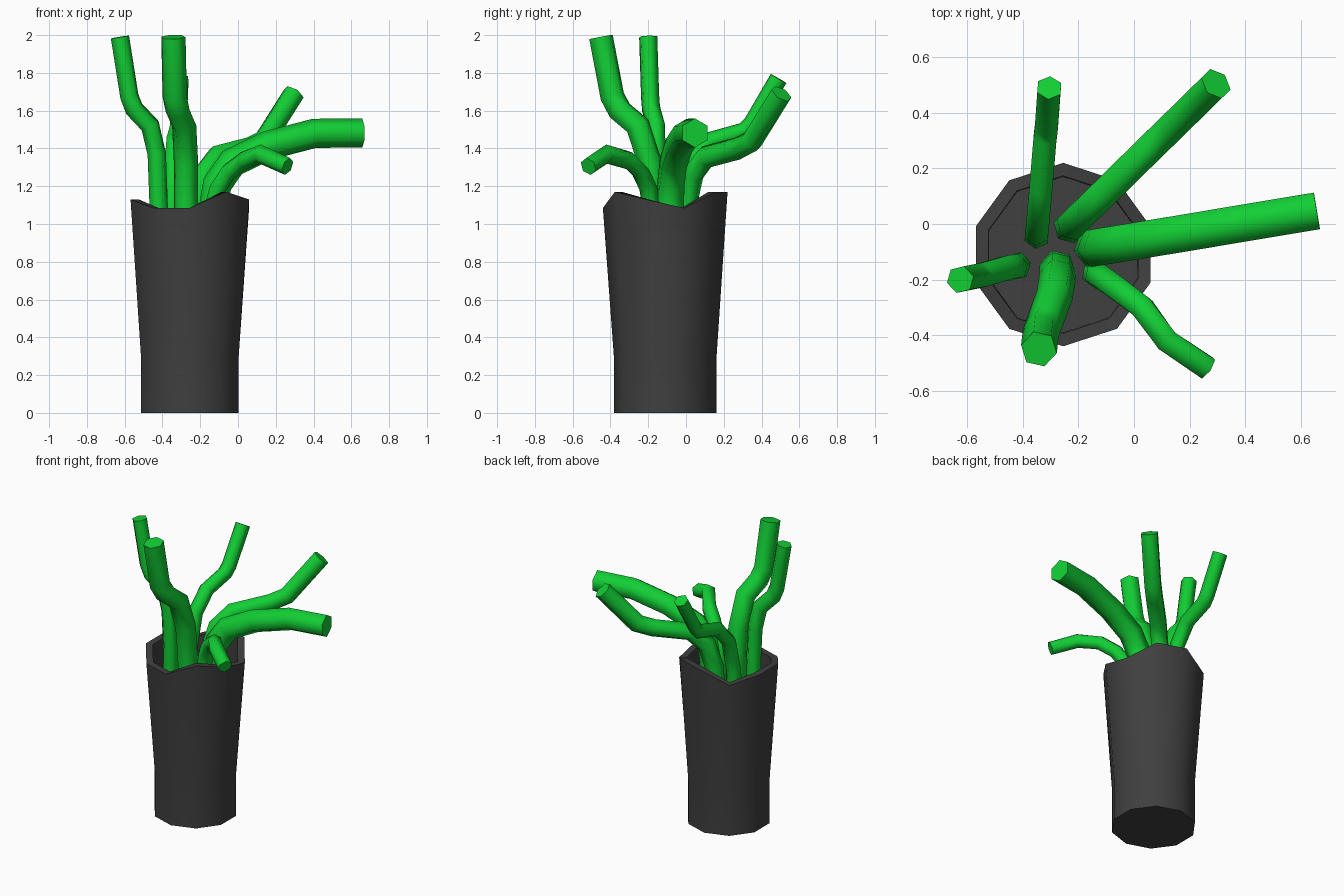
import bpy, bmesh
from math import sin, cos, radians
from mathutils import Vector

if "Cube" in bpy.data.objects:
    bpy.data.objects.remove(bpy.data.objects["Cube"])

def material(name, color):
    m = bpy.data.materials.new(name)
    m.diffuse_color = (*color, 1)
    m.use_nodes = True
    m.node_tree.nodes["Principled BSDF"].inputs["Base Color"].default_value = m.diffuse_color
    return m

def finish(bm, name, mat):
    bmesh.ops.recalc_face_normals(bm, faces=bm.faces)
    me = bpy.data.meshes.new(name)
    bm.to_mesh(me)
    bm.free()
    ob = bpy.data.objects.new(name, me)
    bpy.context.collection.objects.link(ob)
    me.materials.append(mat)
    bpy.ops.object.select_all(action='DESELECT')
    ob.select_set(True)
    bpy.context.view_layer.objects.active = ob
    bpy.ops.object.shade_smooth_by_angle(angle=radians(65))
    return ob

def skin(bm, rings):
    """Join rings of points with quads and cap both ends."""
    vs = [[bm.verts.new(p) for p in r] for r in rings]
    n = len(vs[0])
    for a, b in zip(vs, vs[1:]):
        for i in range(n):
            j = (i + 1) % n
            bm.faces.new((a[i], a[j], b[j], b[i]))
    bm.faces.new(vs[0])
    bm.faces.new(vs[-1])

def tube(name, path, r, mat, turn=0):
    """Six-sided mitred tube along a path, with a steady upright frame."""
    pts = [Vector(p) for p in path]
    side = Vector((0, 0, 1)).cross(pts[-1] - pts[0]).normalized()
    rings = []
    for i, p in enumerate(pts):
        t_in = (p - pts[max(i - 1, 0)]).normalized() if i else (pts[1] - p).normalized()
        t_out = (pts[i + 1] - p).normalized() if i < len(pts) - 1 else t_in
        t = (t_in + t_out).normalized()
        up = t.cross(side).normalized()
        s = up.cross(t)
        k = 1 / max(t.dot(t_in), 0.7)
        rings.append([p + r * (k * up * cos(a) + s * sin(a))
                      for a in (radians(60 * j + turn) for j in range(6))])
    bm = bmesh.new()
    skin(bm, rings)
    finish(bm, name, mat)

grey = material("dark_grey", (0.05, 0.05, 0.05))
green = material("stem_green", (0.006, 0.62, 0.035))

# vase: ten-sided, with an uneven rim and a hollow top
CX, CY = -0.255, -0.11
rim = [1.085, 1.17, 1.17, 1.085, 1.13, 1.13, 1.085, 1.085, 1.17, 1.13]

def ring(r, z):
    zs = z if isinstance(z, list) else [z] * 10
    return [(CX + r * cos(radians(18 + 36 * i)), CY + r * sin(radians(18 + 36 * i)), zs[i])
            for i in range(10)]

bm = bmesh.new()
skin(bm, [ring(0.272, 0), ring(0.272, 0.3), ring(0.33, rim), ring(0.283, rim), ring(0.28, 0.9)])
finish(bm, "vase", grey)

# stems
tube("left_stem", [(-.42, -.15, .9), (-.42, -.15, 1.1), (-.43, -.155, 1.37), (-.465, -.16, 1.52),
                   (-.55, -.185, 1.61), (-.575, -.19, 1.675), (-.625, -.2, 1.99)], .05, green)
tube("front_stem", [(-.275, -.16, .9), (-.275, -.165, 1.1), (-.275, -.19, 1.32), (-.285, -.255, 1.52),
                    (-.32, -.35, 1.6), (-.335, -.39, 1.675), (-.342, -.45, 1.99)], .066, green, 30)
tube("back_stem", [(-.35, -.04, .9), (-.35, -.03, 1.1), (-.345, .02, 1.32), (-.335, .13, 1.44),
                   (-.32, .31, 1.49), (-.315, .35, 1.53), (-.305, .49, 1.77)], .048, green)
tube("back_right_stem", [(-.23, -.01, .9), (-.22, 0, 1.1), (-.185, .035, 1.26), (-.113, .105, 1.355),
                         (.06, .275, 1.4), (.137, .35, 1.44), (.295, .505, 1.69)], .06, green)
tube("right_stem", [(-.14, -.085, .9), (-.13, -.083, 1.09), (-.11, -.08, 1.21), (-.03, -.067, 1.325),
                    (.155, -.037, 1.415), (.405, .005, 1.48), (.658, .047, 1.482)], .077, green)
tube("front_right_stem", [(-.14, -.18, .9), (-.13, -.185, 1.1), (-.105, -.2, 1.19), (-.05, -.24, 1.275),
                          (.03, -.3, 1.335), (.118, -.42, 1.37), (.262, -.517, 1.305)], .048, green)
